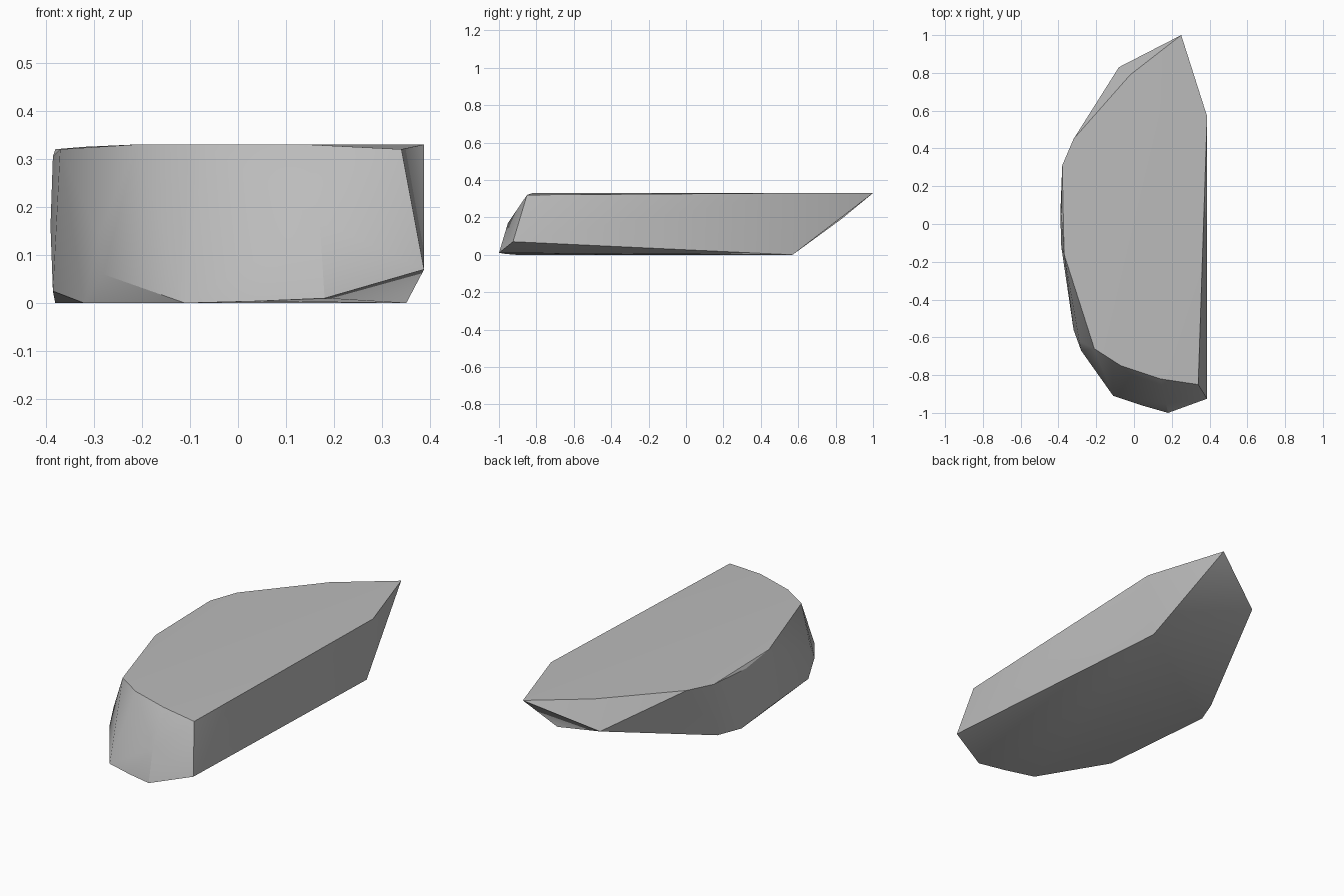
import bpy, bmesh, math

cube = bpy.data.objects.get("Cube")
if cube:
    bpy.data.objects.remove(cube, do_unlink=True)

# Outlines of the slab, as (x, y, z)
top_rim = [(.25, 1, .33), (-.02, .79, .33), (-.32, .45, .325), (-.38, .31, .32),
           (-.385, .05, .305), (-.37, -.16, .32), (-.21, -.66, .33), (-.07, -.75, .33),
           (.14, -.82, .33), (.34, -.85, .32), (.387, .57, .33)]
belly = [(-.08, .83, .19), (-.39, .05, .16), (-.29, -.62, .14), (-.28, -.67, .06),
         (.17, -.952, .17), (.387, -.925, .07)]
base_rim = [(.35, .57, 0), (-.33, .21, 0), (-.38, .08, 0), (-.385, -.12, .025),
            (-.32, -.56, 0), (-.11, -.91, 0), (.04, -.96, .004), (.18, -1, .01)]

# Chipped stone slab: the convex skin around the outlines
bm = bmesh.new()
for co in top_rim + belly + base_rim:
    bm.verts.new(co)
hull = bmesh.ops.convex_hull(bm, input=bm.verts)
loose = [v for v in bm.verts if not v.link_faces]
bmesh.ops.delete(bm, geom=loose, context='VERTS')
bmesh.ops.dissolve_limit(bm, angle_limit=math.radians(1),
                         verts=bm.verts, edges=bm.edges)
bmesh.ops.recalc_face_normals(bm, faces=bm.faces)
mesh = bpy.data.meshes.new("stone_slab")
bm.to_mesh(mesh)
bm.free()
slab = bpy.data.objects.new("stone_slab", mesh)
bpy.context.collection.objects.link(slab)

# Plain grey stone
grey = (.5, .5, .5, 1)
stone = bpy.data.materials.new("grey_stone")
stone.use_nodes = True
stone.diffuse_color = grey
bsdf = stone.node_tree.nodes["Principled BSDF"]
bsdf.inputs["Base Color"].default_value = grey
bsdf.inputs["Roughness"].default_value = .9
mesh.materials.append(stone)

# Soft faces, crisp chipped edges
bpy.ops.object.select_all(action='DESELECT')
slab.select_set(True)
bpy.context.view_layer.objects.active = slab
bpy.ops.object.shade_smooth_by_angle(angle=math.radians(30))
